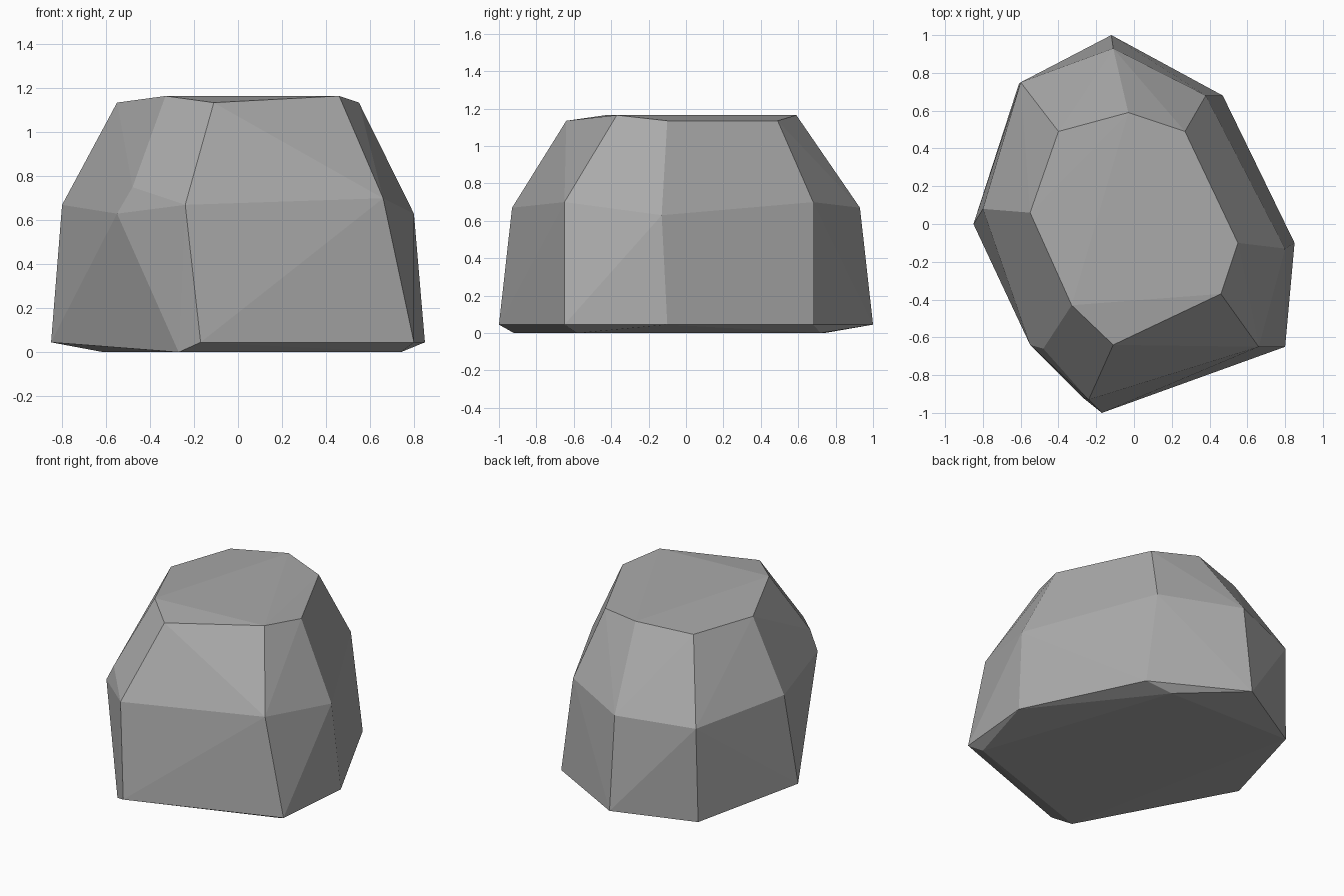
import bpy
import bmesh

# Remove only the default object
default_object = bpy.data.objects.get("Cube")
if default_object:
    bpy.data.objects.remove(default_object, do_unlink=True)


def make_material(name, colour):
    material = bpy.data.materials.new(name)
    material.use_nodes = True
    material.diffuse_color = colour
    shader = next(n for n in material.node_tree.nodes if n.type == "BSDF_PRINCIPLED")
    shader.inputs["Base Color"].default_value = colour
    shader.inputs["Roughness"].default_value = 0.9
    return material


def make_hull(name, rings, material):
    """Wrap a faceted convex shell around stacked outline rings."""
    bm = bmesh.new()
    for ring in rings:
        for corner in ring:
            bm.verts.new(corner)
    hull = bmesh.ops.convex_hull(bm, input=bm.verts)
    leftovers = {v for v in hull["geom_interior"] + hull["geom_unused"]
                 if isinstance(v, bmesh.types.BMVert)}
    bmesh.ops.delete(bm, geom=list(leftovers), context="VERTS")
    bmesh.ops.recalc_face_normals(bm, faces=bm.faces)
    mesh = bpy.data.meshes.new(name)
    bm.to_mesh(mesh)
    bm.free()
    mesh.materials.append(material)
    mesh.shade_flat()
    rock = bpy.data.objects.new(name, mesh)
    bpy.context.collection.objects.link(rock)
    return rock


# Heights shared by the corners of the foot and the crown
ground, lip = 0, 0.045
shoulder, crest = 1.135, 1.165

# Wide foot, chipped where corners touch the ground
foot = [
    (-0.85, 0, lip), (-0.27, -0.92, ground), (-0.17, -1, lip),
    (0.74, -0.58, ground), (0.8, -0.65, lip), (0.85, -0.1, lip),
    (0.47, 0.68, lip), (0.3, 0.72, ground), (-0.12, 1, lip),
    (-0.61, 0.74, ground),
]

# Waist, where the steep sides start to lean inward
waist = [
    (-0.8, 0.08, 0.67), (-0.55, -0.64, 0.63), (-0.48, -0.66, 0.75),
    (-0.24, -0.93, 0.67), (0.66, -0.65, 0.7), (0.8, -0.13, 0.63),
    (0.38, 0.68, 0.7), (-0.11, 0.93, 0.67), (-0.6, 0.75, 0.64),
]

# Nearly level crown
crown = [
    (-0.55, 0.06, shoulder), (-0.33, -0.43, crest), (-0.11, -0.64, shoulder),
    (0.46, -0.37, crest), (0.55, -0.1, shoulder), (0.27, 0.49, shoulder),
    (-0.03, 0.59, crest), (-0.4, 0.49, shoulder),
]

stone_grey = make_material("stone_grey", (0.4, 0.4, 0.4, 1))
make_hull("boulder", (foot, waist, crown), stone_grey)
